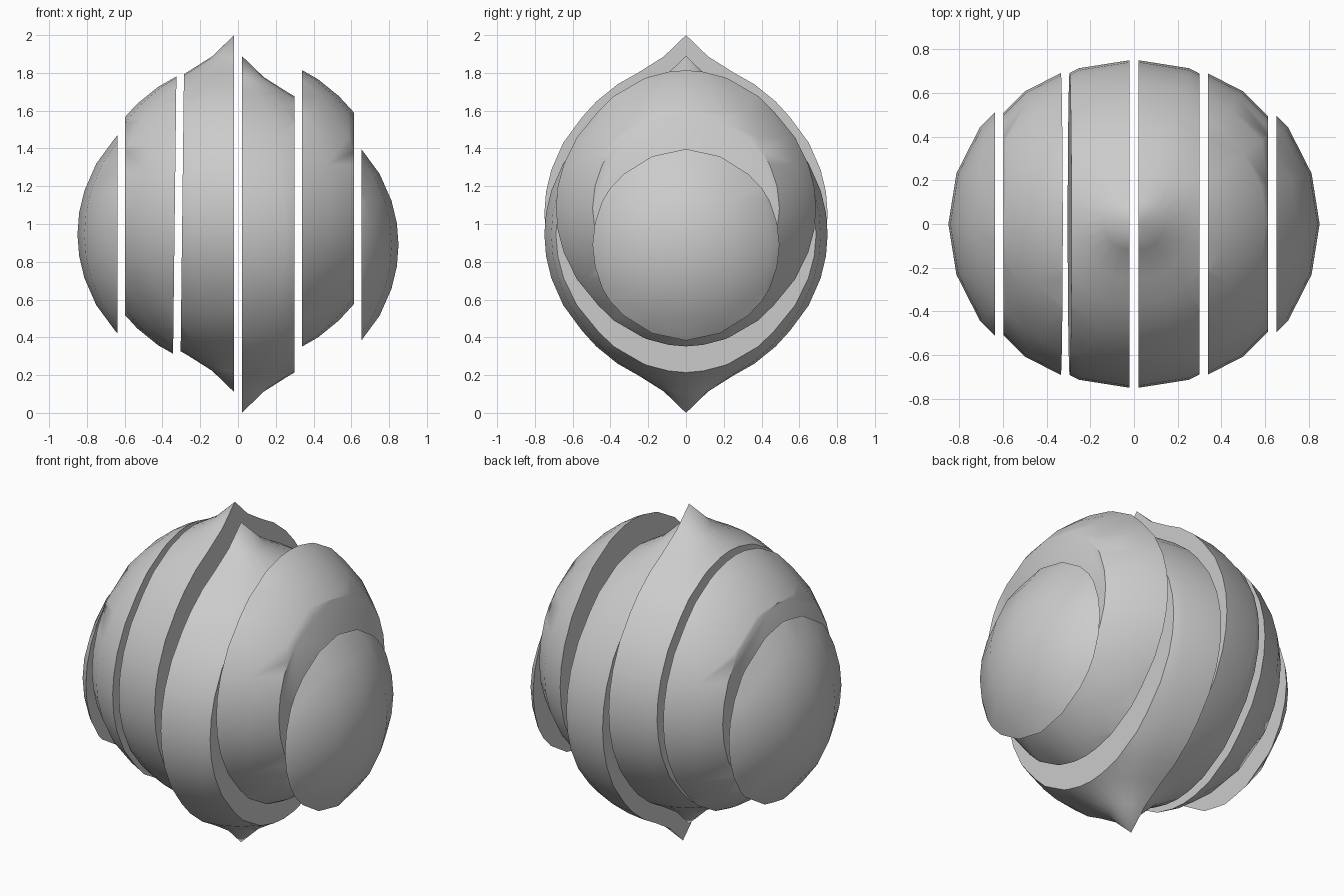
import bpy, bmesh, math
from mathutils import Vector, Matrix

if "Cube" in bpy.data.objects:
    bpy.data.objects.remove(bpy.data.objects["Cube"])

# Upper half of the pointed fruit profile (radius, height), mirrored below
HALF = [(0, .945), (.117, .832), (.25, .748), (.363, .684), (.474, .594),
        (.55, .511), (.65, .375), (.713, .232), (.741, .115)]
PROFILE = HALF + [(.75, 0)] + [(r, -z) for r, z in reversed(HALF)]
SIDES = 20


def revolve(bm):
    rings = []
    for r, z in PROFILE:
        count = SIDES if r > 0 else 1
        rings.append([bm.verts.new((r * math.cos(2 * math.pi * i / SIDES),
                                    r * math.sin(2 * math.pi * i / SIDES), z))
                      for i in range(count)])
    for a, b in zip(rings, rings[1:]):
        for i in range(SIDES):
            j = (i + 1) % SIDES
            corners = [a[i % len(a)], b[i % len(b)], b[j % len(b)], a[j % len(a)]]
            bm.faces.new(list(dict.fromkeys(corners)))


def cut(bm, x, lean, side):
    # Remove everything beyond the plane and close the cut with a flat face
    normal = Vector((side, 0, -side * lean)).normalized()
    res = bmesh.ops.bisect_plane(bm, geom=bm.verts[:] + bm.edges[:] + bm.faces[:],
                                 dist=1e-5, plane_co=(x, 0, 0), plane_no=normal,
                                 clear_outer=True)
    edges = [e for e in res["geom_cut"] if isinstance(e, bmesh.types.BMEdge)]
    bmesh.ops.edgeloop_fill(bm, edges=edges)


def slice_part(name, left, right, shift, height):
    bm = bmesh.new()
    revolve(bm)
    if left:
        cut(bm, left[0], left[1], -1)
    if right:
        cut(bm, right[0], right[1], 1)
    bmesh.ops.recalc_face_normals(bm, faces=bm.faces[:])
    bmesh.ops.transform(bm, matrix=Matrix.Translation((shift, 0, height)), verts=bm.verts[:])
    mesh = bpy.data.meshes.new(name)
    bm.to_mesh(mesh)
    bm.free()
    ob = bpy.data.objects.new(name, mesh)
    bpy.context.collection.objects.link(ob)
    bpy.ops.object.select_all(action='DESELECT')
    ob.select_set(True)
    bpy.context.view_layer.objects.active = ob
    bpy.ops.object.shade_smooth_by_angle(angle=math.radians(38))


# Cutting planes (x, lean) and the spread-apart slices (x shift, centre height)
CUTS = [None, (-.537, 0), (-.275, .012), (0, 0), (.28, 0), (.553, 0), None]
SLICES = [("left_end_slice", -.10, .945), ("left_outer_slice", -.06, 1.042),
          ("left_inner_slice", -.02, 1.055), ("right_inner_slice", .02, .945),
          ("right_outer_slice", .06, 1.083), ("right_end_slice", .10, .890)]

for i, (name, shift, height) in enumerate(SLICES):
    slice_part(name, CUTS[i], CUTS[i + 1], shift, height)
